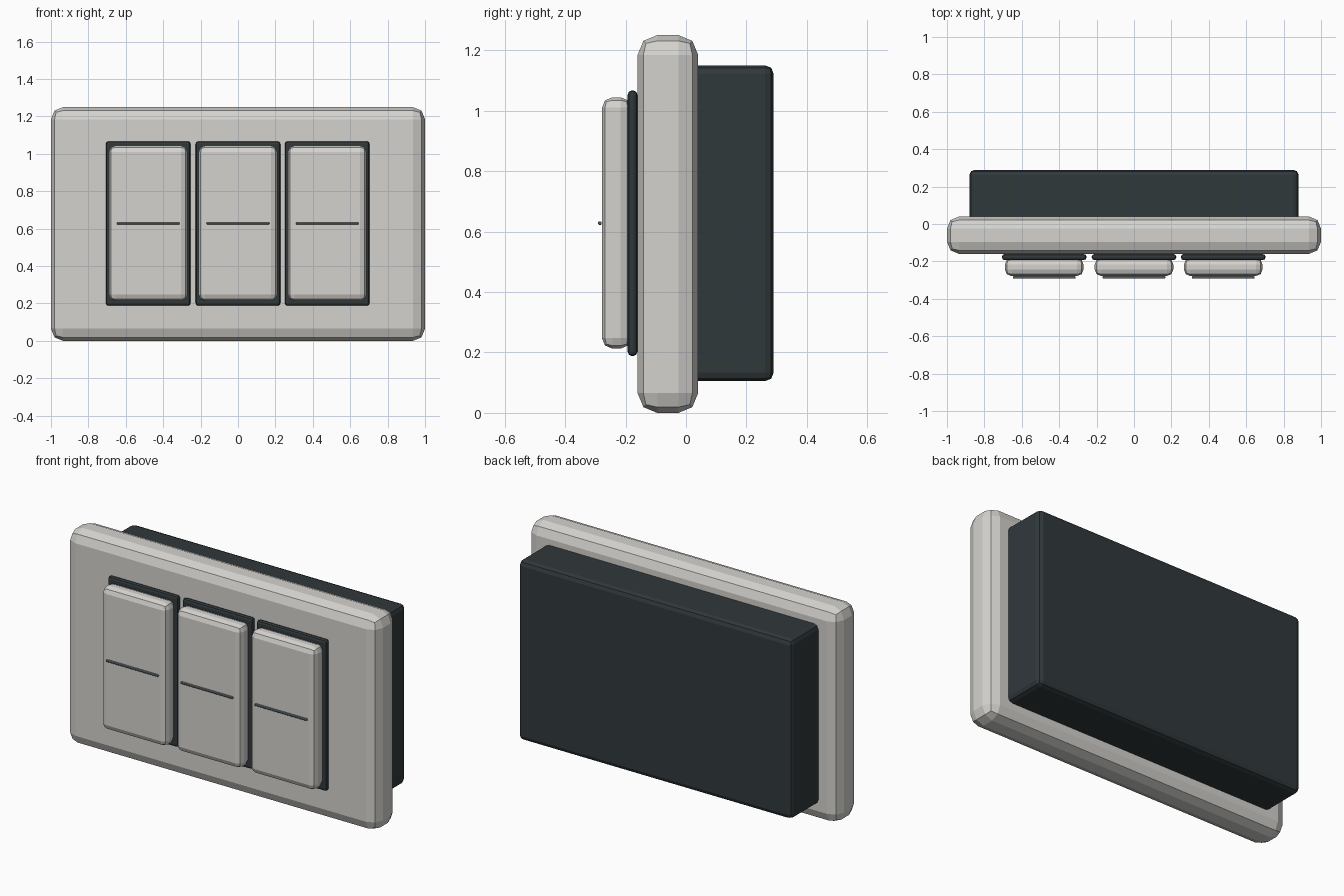
import bpy, bmesh

if "Cube" in bpy.data.objects:
    bpy.data.objects.remove(bpy.data.objects["Cube"])


def material(name, color):
    m = bpy.data.materials.new(name)
    m.diffuse_color = (*color, 1)
    m.use_nodes = True
    m.node_tree.nodes["Principled BSDF"].inputs["Base Color"].default_value = m.diffuse_color
    return m


PLASTIC = material("warm_white_plastic", (0.66, 0.65, 0.62))
DARK = material("dark_plastic", (0.03, 0.04, 0.044))
MARK = material("grey_marking", (0.17, 0.21, 0.22))


def rounded_box(name, x, y, z, bevel, mat, segments=2):
    """Box spanning the (min, max) ranges, with rounded edges."""
    bm = bmesh.new()
    bmesh.ops.create_cube(bm, size=1)
    for v in bm.verts:
        v.co = [r[0] + (c + 0.5) * (r[1] - r[0]) for c, r in zip(v.co, (x, y, z))]
    me = bpy.data.meshes.new(name)
    bm.to_mesh(me)
    bm.free()
    me.materials.append(mat)
    ob = bpy.data.objects.new(name, me)
    bpy.context.collection.objects.link(ob)
    if bevel:
        mod = ob.modifiers.new("rounded_edges", 'BEVEL')
        mod.width = bevel
        mod.segments = segments
    return ob


# wall plate and the box behind it
rounded_box("wall_plate", (-1, 1), (-0.16, 0.04), (0, 1.25), 0.065, PLASTIC)
rounded_box("back_box", (-0.88, 0.88), (0.0, 0.29), (0.105, 1.15), 0.028, DARK)

# three switches: dark surround, rocker and indicator line
for i, cx in enumerate((-0.48, 0, 0.477), 1):
    def span(w):
        return (cx - w / 2, cx + w / 2)
    rounded_box(f"surround_{i}", span(0.452), (-0.193, -0.161), (0.188, 1.067), 0.014, DARK)
    rounded_box(f"rocker_{i}", span(0.42), (-0.278, -0.182), (0.213, 1.044), 0.034, PLASTIC)
    rounded_box(f"indicator_line_{i}", span(0.336), (-0.291, -0.279), (0.622, 0.634), 0.003, MARK, 1)
